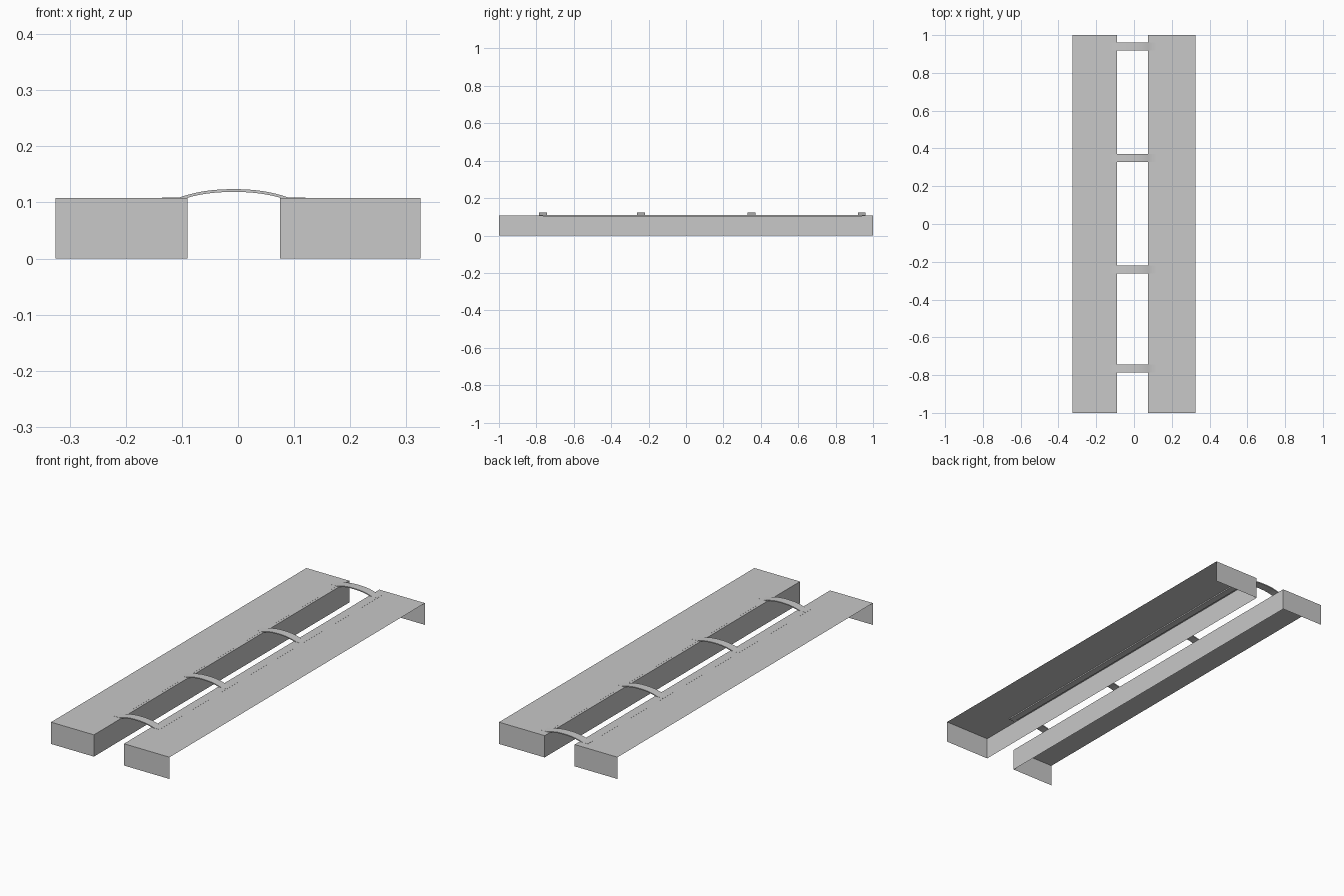
import bpy, bmesh, math

cube = bpy.data.objects.get("Cube")
if cube:
    bpy.data.objects.remove(cube, do_unlink=True)

grey = bpy.data.materials.new("light_grey")
grey.use_nodes = True
colour = (0.58, 0.58, 0.58, 1)
grey.diffuse_color = colour
grey.node_tree.nodes["Principled BSDF"].inputs["Base Color"].default_value = colour

TOP = 0.108          # height of the deck surface
OUTER = 0.325        # outer edge of both decks
INNER = {"right": -0.09, "left": 0.075}
STRAP_Y = [-0.765, -0.24, 0.35, 0.94]
STRAP_WIDTH = 0.042


def make_object(name, bm):
    mesh = bpy.data.meshes.new(name)
    bm.to_mesh(mesh)
    bm.free()
    mesh.materials.append(grey)
    obj = bpy.data.objects.new(name, mesh)
    bpy.context.collection.objects.link(obj)
    return obj


def box(bm, low, high):
    verts = bmesh.ops.create_cube(bm, size=1)["verts"]
    for v in verts:
        for i in range(3):
            v.co[i] = high[i] if v.co[i] > 0 else low[i]


# Decks: thin open shells without a floor or an outer wall
for side, inner in INNER.items():
    outer = math.copysign(OUTER, inner)
    bm = bmesh.new()
    box(bm, (min(inner, outer), -1, 0), (max(inner, outer), 1, TOP))
    bm.normal_update()
    direction = math.copysign(1, inner)
    open_faces = [f for f in bm.faces
                  if f.normal.z < -0.5 or f.normal.x * direction > 0.5]
    bmesh.ops.delete(bm, geom=open_faces, context="FACES")
    make_object(side + "_deck", bm)

    # Rails set into the deck between neighbouring straps
    bm = bmesh.new()
    x0, x1 = inner + direction * 0.012, inner + direction * 0.045
    for y0, y1 in zip(STRAP_Y, STRAP_Y[1:]):
        box(bm, (min(x0, x1), y0, TOP - 0.006),
            (max(x0, x1), y1, TOP + 0.0003))
    make_object(side + "_rails", bm)


# Arched straps that bridge the gap, with flat tabs lying on the decks
def strap_height(x):
    t = (x + 0.0075) / 0.0975
    return TOP + 0.015 * max(0, 1 - abs(t) ** 2.3)


arch = [-0.105 + 0.195 * i / 16 for i in range(17)]
path = [-0.135] + arch + [0.12]
for number, y in enumerate(STRAP_Y, 1):
    bm = bmesh.new()
    upper = [(x, strap_height(x) + 0.0006) for x in path]
    lower = [(x, z - 0.005) for x, z in upper]
    profile = [bm.verts.new((x, y - STRAP_WIDTH / 2, z))
               for x, z in upper + lower[::-1]]
    face = bm.faces.new(profile)
    new = bmesh.ops.extrude_face_region(bm, geom=[face])["geom"]
    bmesh.ops.translate(bm, vec=(0, STRAP_WIDTH, 0),
                        verts=[g for g in new if isinstance(g, bmesh.types.BMVert)])
    if len(bm.faces) < 2 * len(path) + 2:
        bm.faces.new(profile)
    bmesh.ops.recalc_face_normals(bm, faces=bm.faces)
    strap = make_object("strap_%d" % number, bm)
    bpy.ops.object.select_all(action="DESELECT")
    strap.select_set(True)
    bpy.context.view_layer.objects.active = strap
    bpy.ops.object.shade_smooth_by_angle(angle=math.radians(35))
